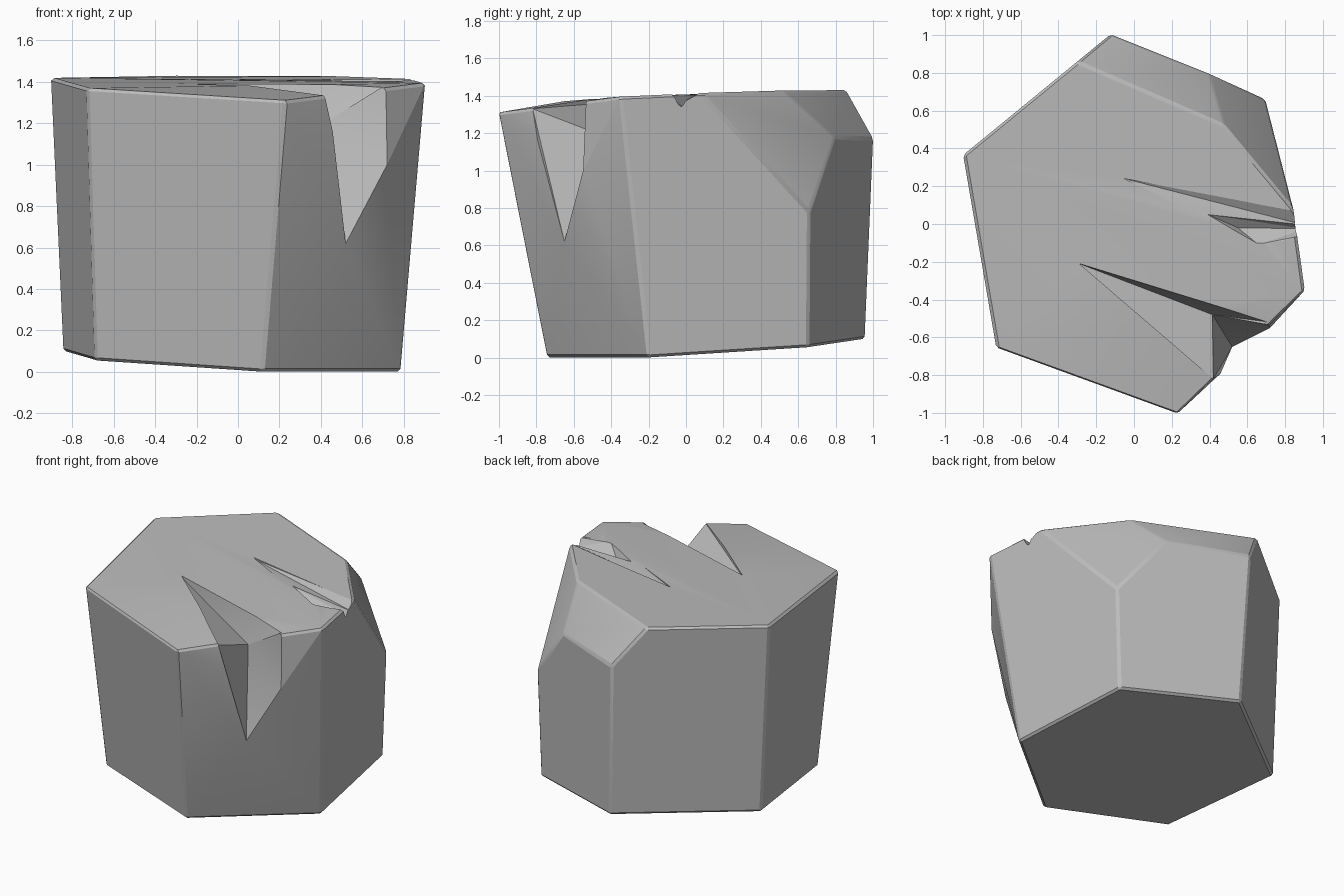
import bpy, bmesh
from mathutils import Vector

if "Cube" in bpy.data.objects:
    bpy.data.objects.remove(bpy.data.objects["Cube"])


def hull(name, points):
    """Convex solid around a few corner points."""
    bm = bmesh.new()
    for p in points:
        bm.verts.new(p)
    bmesh.ops.convex_hull(bm, input=bm.verts)
    loose = [v for v in bm.verts if not v.link_faces]
    bmesh.ops.delete(bm, geom=loose, context='VERTS')
    bmesh.ops.dissolve_limit(bm, angle_limit=0.09, verts=bm.verts, edges=bm.edges)
    bmesh.ops.recalc_face_normals(bm, faces=bm.faces)
    mesh = bpy.data.meshes.new(name)
    bm.to_mesh(mesh)
    bm.free()
    ob = bpy.data.objects.new(name, mesh)
    bpy.context.collection.objects.link(ob)
    return ob


def cutter(name, points, out=None):
    """Crack solid: its corners, pushed outwards (except the first) and up."""
    pts = [Vector(p) for p in points]
    if out:
        pts += [p + Vector(out) for p in pts[1:]]
    pts += [p + Vector((0, 0, 0.4)) for p in pts if p.z > 1.15]
    ob = hull(name, pts)
    ob.hide_render = True
    return ob


# Corners of the large front crack
tip, step, foot = (-0.29, -0.21, 1.38), (0.415, -0.48, 1.2), (0.52, -0.65, 0.62)
left, right, right_low = (0.42, -0.82, 1.33), (0.72, -0.52, 1.385), (0.72, -0.55, 1.0)

# Rock body: tilted base, tilted top, chipped back corner, slight front bulge
base = [(0.12, -0.745, 0.0), (0.785, -0.2, 0.0), (0.67, 0.655, 0.055),
        (-0.08, 0.96, 0.1), (-0.845, 0.37, 0.1), (-0.69, -0.48, 0.055)]
top = [(0.23, -1.005, 1.31), (0.905, -0.35, 1.395), (0.845, 0.08, 1.415),
       (0.48, 0.52, 1.428), (-0.3, 0.86, 1.43), (-0.905, 0.365, 1.42),
       (-0.73, -0.655, 1.37)]
chip = [(0.695, 0.66, 0.78), (0.40, 0.795, 1.18), (-0.125, 1.005, 1.17)]
rock = hull("rock", base + top + chip + [foot, right_low])

bevel = rock.modifiers.new("edge_wear", 'BEVEL')
bevel.width = 0.014
bevel.segments = 1
bevel.limit_method = 'ANGLE'
bevel.angle_limit = 0.5

cuts = [
    # Front crack: shallow upper wedge, then a steep lower wedge
    cutter("front_crack_upper", [tip, step, left, right]),
    cutter("front_crack_lower", [step, foot, left, right, right_low],
           (0.12, -0.12, 0)),
    # Side crack: wide shallow dip with a narrow slot in it
    cutter("side_crack_dip", [
        (-0.05, 0.24, 1.405), (0.53, 0.03, 1.395), (0.66, -0.12, 1.41),
        (0.9, -0.06, 1.40), (0.9, -0.005, 1.375), (0.87, 0.065, 1.415)]),
    cutter("side_crack_slot", [
        (0.39, 0.05, 1.40), (0.53, 0.03, 1.395), (0.55, -0.02, 1.345),
        (0.66, -0.11, 1.41), (0.9, -0.025, 1.34), (0.9, -0.06, 1.40),
        (0.9, -0.005, 1.375)]),
]
for c in cuts:
    mod = rock.modifiers.new(c.name, 'BOOLEAN')
    mod.operation = 'DIFFERENCE'
    mod.solver = 'EXACT'
    mod.object = c

# Bake the cuts and drop the helpers
deps = bpy.context.evaluated_depsgraph_get()
baked = bpy.data.meshes.new_from_object(rock.evaluated_get(deps))
rock.modifiers.clear()
rock.data = baked
for c in cuts:
    bpy.data.objects.remove(c)

# Grey stone, soft across the slight folds and sharp at the edges
stone = bpy.data.materials.new("stone")
stone.diffuse_color = (0.5, 0.5, 0.5, 1)
stone.use_nodes = True
stone.node_tree.nodes["Principled BSDF"].inputs["Base Color"].default_value = stone.diffuse_color
baked.materials.clear()
baked.materials.append(stone)
for p in baked.polygons:
    p.material_index = 0
bpy.context.view_layer.objects.active = rock
rock.select_set(True)
bpy.ops.object.shade_smooth_by_angle(angle=0.3)
